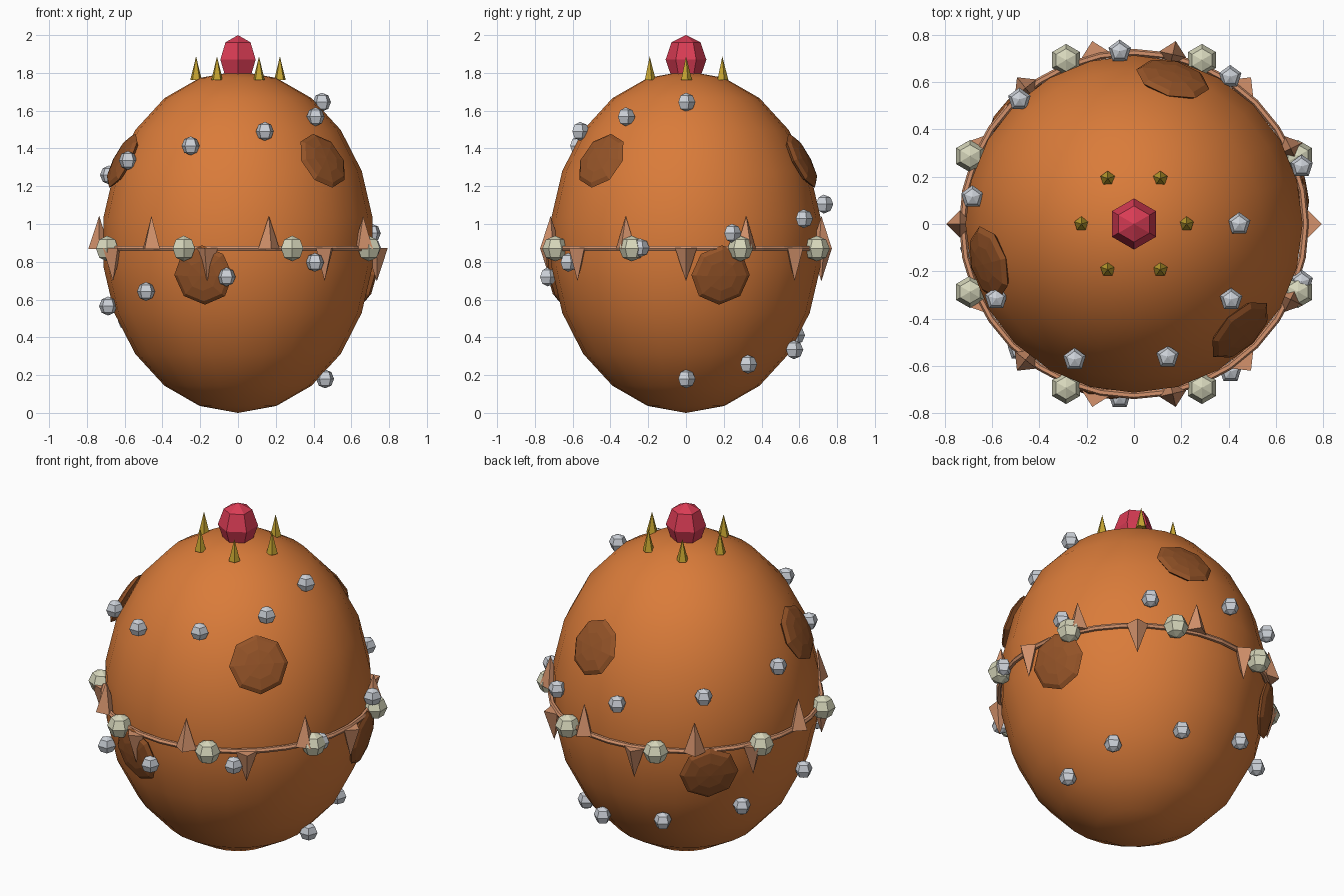
import bpy, bmesh
from math import cos, sin, pi, radians, sqrt
from mathutils import Matrix, Vector

old = bpy.data.objects.get("Cube")
if old:
    bpy.data.objects.remove(old, do_unlink=True)

RX, RZ = 0.72, 0.905      # egg half sizes
BELT_Z = 0.87


def material(name, rgb):
    m = bpy.data.materials.new(name)
    m.use_nodes = True
    color = (*rgb, 1)
    m.diffuse_color = color
    m.node_tree.nodes["Principled BSDF"].inputs["Base Color"].default_value = color
    return m


orange = material("orange shell", (0.70, 0.20, 0.042))
brown = material("brown scale", (0.30, 0.088, 0.021))
copper = material("copper", (0.66, 0.29, 0.15))
cream = material("cream stone", (0.68, 0.68, 0.50))
silver = material("silver", (0.60, 0.63, 0.68))
gold = material("gold", (0.56, 0.37, 0.03))
ruby = material("ruby", (0.70, 0.045, 0.09))


def finish(bm, name, mat, matrix, smooth=False):
    mesh = bpy.data.meshes.new(name)
    for f in bm.faces:
        f.smooth = smooth
    bm.to_mesh(mesh)
    bm.free()
    mesh.materials.append(mat)
    ob = bpy.data.objects.new(name, mesh)
    ob.matrix_world = matrix
    bpy.context.collection.objects.link(ob)
    return ob


def ball(name, mat, loc, scale, segs, rings, rot=None, smooth=False):
    bm = bmesh.new()
    bmesh.ops.create_uvsphere(bm, u_segments=segs, v_segments=rings, radius=1)
    bmesh.ops.scale(bm, vec=scale, verts=bm.verts)
    return finish(bm, name, mat, Matrix.Translation(loc) @ (rot or Matrix()), smooth)


def spike(name, mat, loc, radius, depth, sides, rot=None):
    # cone centred on loc
    bm = bmesh.new()
    bmesh.ops.create_cone(bm, cap_ends=True, segments=sides,
                          radius1=radius, radius2=0, depth=depth)
    return finish(bm, name, mat, Matrix.Translation(loc) @ (rot or Matrix()))


def polar(r, a, z):
    return Vector((r * cos(a), r * sin(a), z))


def shell_radius(z):
    return RX * sqrt(1 - ((z - RZ) / RZ) ** 2)


# Egg body
ball("egg_shell", orange, (0, 0, RZ), (RX, RX, RZ), 24, 11, smooth=True)

# Belt ring
bpy.ops.mesh.primitive_torus_add(location=(0, 0, BELT_Z), major_radius=RX + 0.005,
                                 minor_radius=0.015, major_segments=32, minor_segments=6)
belt = bpy.context.object
belt.name = "belt_ring"
belt.data.materials.append(copper)

# Belt spikes, alternately pointing down and up
for k in range(14):
    a = 2 * pi * k / 14
    side = 1 if k % 2 else -1
    rot = Matrix.Rotation(a, 4, "Z")
    if side < 0:
        rot = rot @ Matrix.Rotation(pi, 4, "X")
    spike(f"belt_spike_{k}", copper, polar(0.735, a, BELT_Z + side * 0.085),
          0.058, 0.175, 4, rot)

# Belt stones
for k in range(8):
    a = 2 * pi * (k + 0.5) / 8
    ball(f"belt_stone_{k}", cream, polar(0.75, a, BELT_Z), [0.068] * 3, 6, 4)

# Studs winding twice around the shell
for k in range(20):
    z = 1.645 - 0.0771 * k
    ball(f"stud_{k}", silver, polar(shell_radius(z) + 0.03, -4 * pi * k / 19, z),
         [0.05] * 3, 5, 4)

# Flat scales in an upper and a lower row of three
for row, z, start in (("upper", 1.335, -45), ("lower", 0.73, 15)):
    for k in range(3):
        p = polar(shell_radius(z), radians(start + 120 * k), z)
        normal = Vector((p.x, p.y, 0.75 * (z - RZ)))
        rot = normal.to_track_quat("Z", "Y").to_matrix().to_4x4()
        ball(f"{row}_scale_{k}", brown, p, (0.16, 0.16, 0.032), 8, 6, rot)

# Crown spikes around the top gem
for k in range(6):
    spike(f"crown_spike_{k}", gold, polar(0.222, pi * k / 3, 1.825), 0.032, 0.125, 5)
ball("top_gem", ruby, (0, 0, 1.87), (0.108, 0.108, 0.13), 6, 4)
